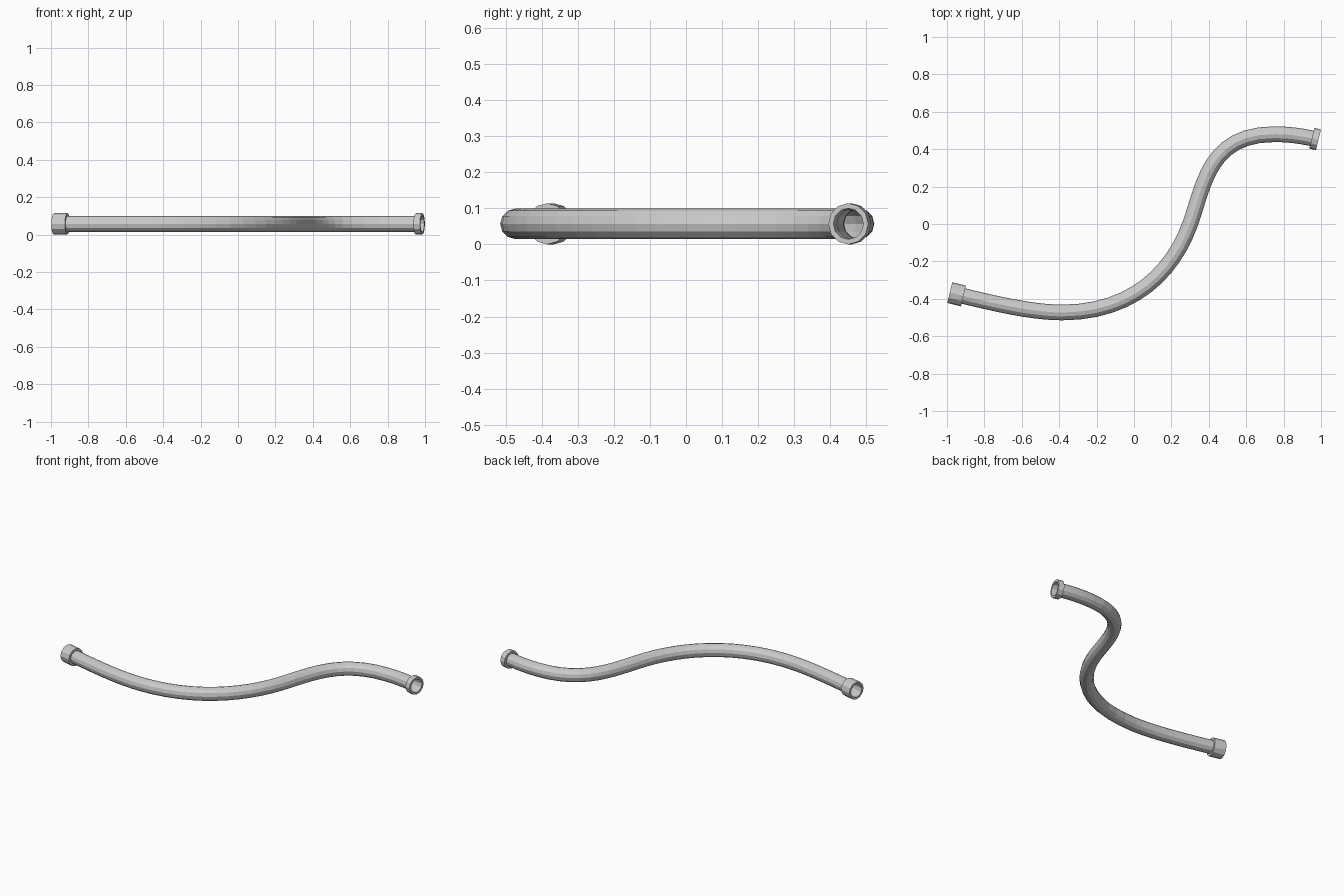
import bpy, bmesh, math
from mathutils import Vector
from mathutils.geometry import interpolate_bezier

if "Cube" in bpy.data.objects:
    bpy.data.objects.remove(bpy.data.objects["Cube"])

SIDES = 12
Z = 0.057


def sweep(name, rings, closed=False):
    """Skin circular rings given as (centre, direction, radius)."""
    bm = bmesh.new()
    loops = []
    for centre, direction, radius in rings:
        side = Vector((-direction.y, direction.x, 0)).normalized()
        loop = []
        for i in range(SIDES):
            a = 2 * math.pi * i / SIDES
            loop.append(bm.verts.new(centre + radius * (side * math.cos(a) + Vector((0, 0, math.sin(a))))))
        loops.append(loop)
    n = len(loops)
    for k in range(n if closed else n - 1):
        a, b = loops[k], loops[(k + 1) % n]
        for i in range(SIDES):
            j = (i + 1) % SIDES
            bm.faces.new((a[i], a[j], b[j], b[i]))
    bmesh.ops.recalc_face_normals(bm, faces=bm.faces)
    mesh = bpy.data.meshes.new(name)
    bm.to_mesh(mesh)
    bm.free()
    obj = bpy.data.objects.new(name, mesh)
    bpy.context.collection.objects.link(obj)
    return obj


# S-shaped centre line: bezier segments as point, handle, handle, point
segments = [
    ((-0.985, -0.367), (-0.79, -0.415), (-0.56, -0.473), (-0.385, -0.473)),
    ((-0.385, -0.473), (0.0, -0.473), (0.21, -0.25), (0.30, 0.0)),
    ((0.30, 0.0), (0.375, 0.21), (0.40, 0.48), (0.75, 0.48)),
    ((0.75, 0.48), (0.84, 0.48), (0.91, 0.468), (0.986, 0.45)),
]
path = []
for seg in segments:
    pts = interpolate_bezier(*[Vector((x, y, Z)) for x, y in seg], 13)
    path += pts if not path else pts[1:]

# Hollow hose, ending just inside the collars
inner = path[1:-1]
tangents = [(path[i + 1] - path[i - 1]).normalized() for i in range(1, len(path) - 1)]
sweep("hose", [(p, t, 0.042) for p, t in zip(inner, tangents)])


# Ring-shaped end collars
def collar(name, end, direction, length):
    d = Vector(direction).normalized()
    profile = [(0, 0.043), (0, 0.057), (length, 0.057), (length, 0.041)]
    sweep(name, [(end + d * s, d, r) for s, r in profile], closed=True)


collar("long_collar", path[0], (0.972, -0.235, 0), 0.075)
collar("short_collar", path[-1], (-0.972, 0.235, 0), 0.036)
